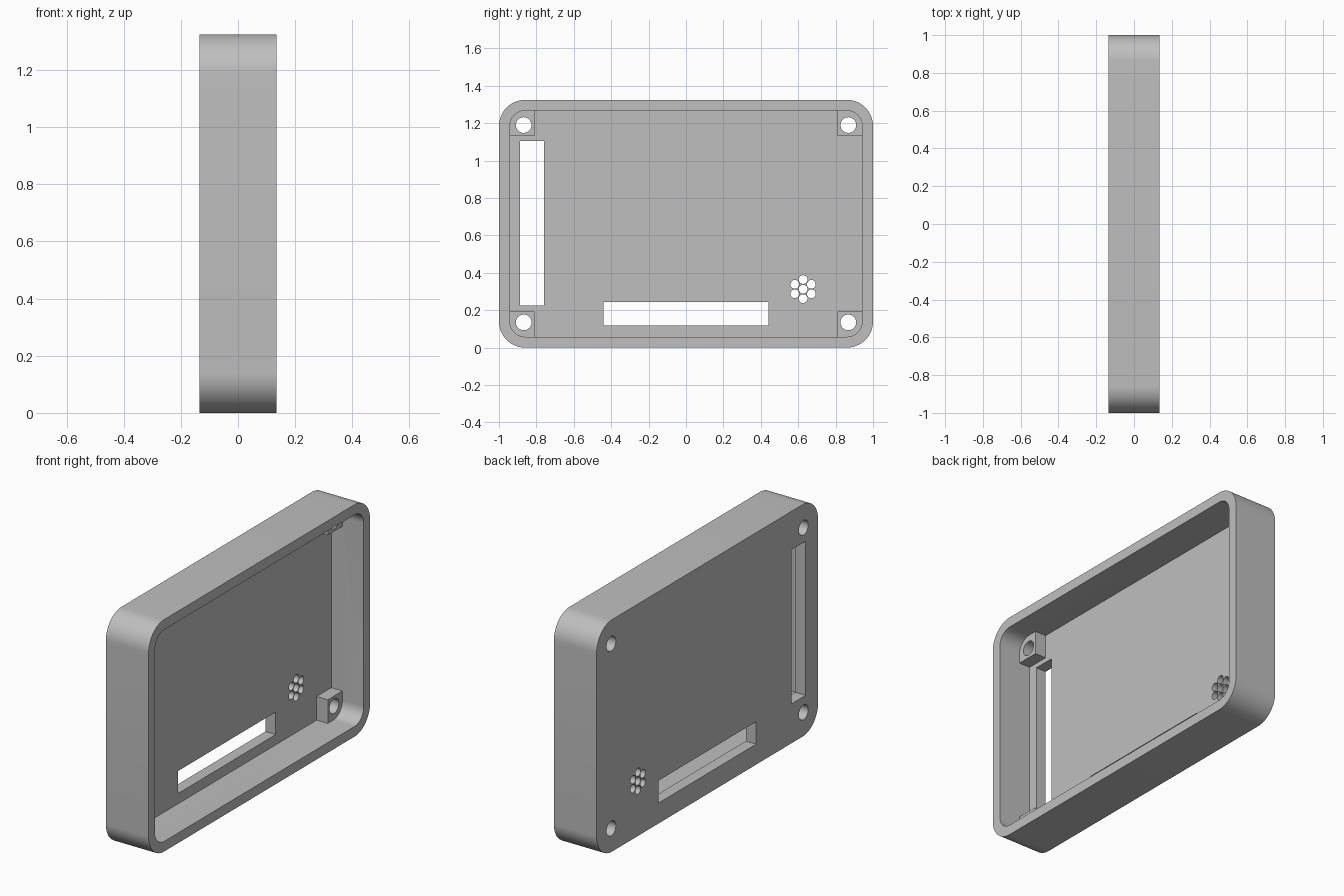
import bpy, math
from mathutils import Matrix, Vector

old = bpy.data.objects.get("Cube")
if old:
    bpy.data.objects.remove(old, do_unlink=True)

BACK, RIM = -0.135, 0.135       # closed face and open rim along x
FLOOR, POST_TOP = -0.07, 0.0    # inside of the panel, top of the screw posts
HEIGHT, WALL, RADIUS = 1.325, 0.058, 0.14
MID = HEIGHT / 2

grey = bpy.data.materials.new("plain grey")
grey.use_nodes = True
colour = (0.52, 0.52, 0.52, 1)
grey.diffuse_color = colour
grey.node_tree.nodes["Principled BSDF"].inputs["Base Color"].default_value = colour


def prism(name, outline, x0, x1):
    """Extrude a (y, z) outline from x0 to x1."""
    n = len(outline)
    verts = [(x, y, z) for x in (x0, x1) for y, z in outline]
    faces = [tuple(reversed(range(n))), tuple(range(n, 2 * n))]
    faces += [(i, (i + 1) % n, n + (i + 1) % n, n + i) for i in range(n)]
    mesh = bpy.data.meshes.new(name)
    mesh.from_pydata(verts, [], faces)
    mesh.materials.append(grey)
    obj = bpy.data.objects.new(name, mesh)
    bpy.context.collection.objects.link(obj)
    return obj


def rounded(half_y, half_z, r, steps=16):
    """Rounded rectangle centred on the case."""
    points = []
    for k, (sy, sz) in enumerate([(1, 1), (-1, 1), (-1, -1), (1, -1)]):
        for i in range(steps + 1):
            a = math.pi / 2 * (k + i / steps)
            points.append((sy * (half_y - r) + r * math.cos(a),
                           MID + sz * (half_z - r) + r * math.sin(a)))
    return points


def rect(y0, y1, z0, z1):
    return [(y0, z0), (y1, z0), (y1, z1), (y0, z1)]


def circle(y, z, r, n=32):
    return [(y + r * math.cos(math.tau * i / n), z + r * math.sin(math.tau * i / n))
            for i in range(n)]


def combine(target, tool, operation):
    """Apply one boolean and discard the tool."""
    tool.hide_render = True
    mod = target.modifiers.new(tool.name, 'BOOLEAN')
    mod.operation, mod.solver, mod.object = operation, 'EXACT', tool
    bpy.context.view_layer.objects.active = target
    bpy.ops.object.modifier_apply(modifier=mod.name)
    bpy.data.objects.remove(tool, do_unlink=True)


# Tray with rounded corners, open towards +x
case = prism("case_shell", rounded(1, MID, RADIUS), BACK, RIM)
combine(case, prism("cavity", rounded(1 - WALL, MID - WALL, RADIUS - WALL),
                    FLOOR, RIM + 0.1), 'DIFFERENCE')

# Screw posts in the corners, each with a through hole
for sy in (-1, 1):
    for sz in (-1, 1):
        ys = sorted((sy * 0.81, sy * 0.95))
        zs = sorted((MID + sz * (MID - 0.193), MID + sz * (MID - 0.05)))
        combine(case, prism("screw_post", rect(*ys, *zs), FLOOR - 0.03, POST_TOP), 'UNION')
for sy in (-1, 1):
    for sz in (-1, 1):
        hole = circle(sy * 0.868, MID + sz * (MID - 0.135), 0.042)
        combine(case, prism("screw_hole", hole, -0.3, 0.1), 'DIFFERENCE')

# Connector slots along the bottom and the front edge
for slot in (rect(-0.44, 0.44, 0.117, 0.245), rect(-0.887, -0.76, 0.225, 1.105)):
    combine(case, prism("connector_slot", slot, -0.3, 0.1), 'DIFFERENCE')

# Speaker grille: one hole ringed by six
centres = [(0.626, 0.313)]
for k in range(6):
    a = math.pi / 2 + k * math.pi / 3
    centres.append((0.626 + 0.051 * math.cos(a), 0.313 + 0.051 * math.sin(a)))
for y, z in centres:
    combine(case, prism("speaker_hole", circle(y, z, 0.0235, 20), -0.3, 0.1), 'DIFFERENCE')

# Smooth curved walls, crisp edges
bpy.ops.object.select_all(action='DESELECT')
case.select_set(True)
bpy.context.view_layer.objects.active = case
bpy.ops.object.shade_smooth_by_angle(angle=math.radians(30))
